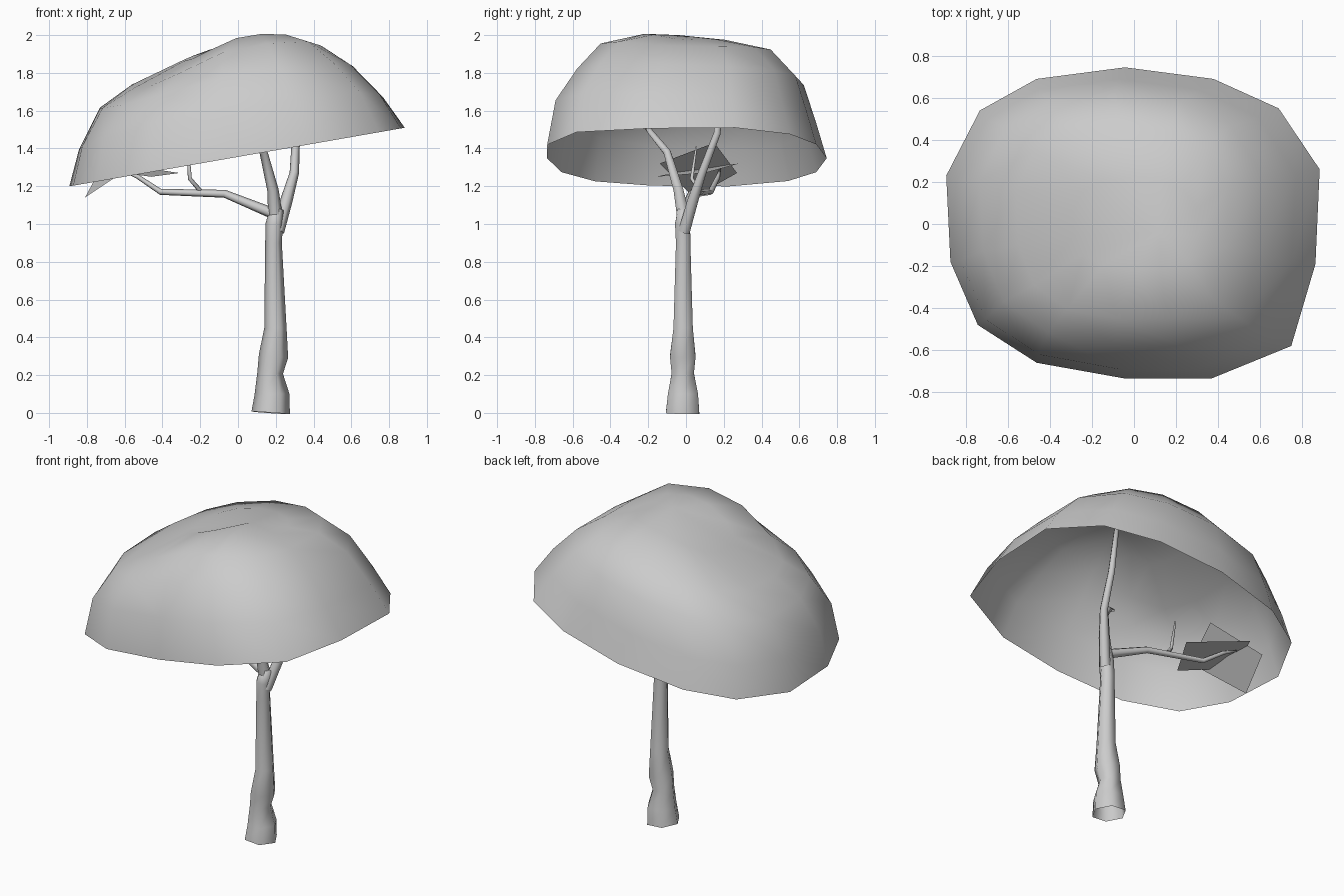
import bpy, bmesh, math
from mathutils import Vector

cube = bpy.data.objects.get("Cube")
if cube:
    bpy.data.objects.remove(cube, do_unlink=True)

GREY = (0.6, 0.6, 0.6, 1)
grey = bpy.data.materials.new("plain grey")
grey.use_nodes = True
grey.diffuse_color = GREY
grey.node_tree.nodes["Principled BSDF"].inputs["Base Color"].default_value = GREY


def finish(name, bm, smooth=True):
    mesh = bpy.data.meshes.new(name)
    bmesh.ops.recalc_face_normals(bm, faces=bm.faces)
    bm.to_mesh(mesh)
    bm.free()
    mesh.materials.append(grey)
    for p in mesh.polygons:
        p.use_smooth = smooth
    obj = bpy.data.objects.new(name, mesh)
    bpy.context.collection.objects.link(obj)
    return obj


def bridge(bm, a, b):
    n = len(a)
    for i in range(n):
        j = (i + 1) % n
        bm.faces.new((a[i], a[j], b[j], b[i]))


def limb(name, path, sides=6):
    """Tapered tube through (x, y, z, radius) points, open at the bottom."""
    bm = bmesh.new()
    pts = [Vector(p[:3]) for p in path]
    rings = []
    for k, p in enumerate(pts):
        way = (pts[min(k + 1, len(pts) - 1)] - pts[max(k - 1, 0)]).normalized()
        side = Vector((1, 0, 0)) if abs(way.x) < 0.8 else Vector((0, 0, 1))
        u = (side - way * side.dot(way)).normalized()
        v = way.cross(u)
        ring = []
        for i in range(sides):
            a = math.tau * i / sides
            ring.append(bm.verts.new(p + (u * math.cos(a) + v * math.sin(a)) * path[k][3]))
        if rings:
            bridge(bm, rings[-1], ring)
        rings.append(ring)
    bm.faces.new(rings[-1])
    return finish(name, bm)


# Trunk with a swollen, slightly crooked foot
limb("trunk", [
    (0.173, -0.018, 0, 0.102), (0.180, -0.016, 0.10, 0.092),
    (0.170, -0.017, 0.21, 0.068), (0.188, -0.017, 0.30, 0.078),
    (0.198, -0.015, 0.45, 0.059), (0.188, -0.015, 0.90, 0.044),
    (0.192, -0.018, 1.00, 0.046), (0.205, -0.012, 1.08, 0.036)])

# Main branches and twig
limb("back_branch", [
    (0.21, -0.01, 0.96, 0.035), (0.255, 0.035, 1.12, 0.033),
    (0.298, 0.085, 1.27, 0.025), (0.308, 0.165, 1.48, 0.021),
    (0.29, 0.19, 1.76, 0.015)])
limb("front_branch", [
    (0.20, -0.01, 1.02, 0.040), (0.185, -0.04, 1.18, 0.030),
    (0.135, -0.10, 1.38, 0.022), (0.03, -0.19, 1.49, 0.017),
    (-0.02, -0.21, 1.51, 0.010)])
limb("side_branch", [
    (0.20, -0.01, 1.05, 0.030), (-0.07, 0.03, 1.16, 0.021),
    (-0.41, 0.13, 1.17, 0.016), (-0.53, 0.17, 1.25, 0.012),
    (-0.62, 0.18, 1.29, 0.006)])
limb("twig", [
    (-0.19, 0.08, 1.165, 0.013), (-0.255, 0.03, 1.24, 0.011),
    (-0.265, 0.055, 1.41, 0.005)])

# Two crossing leaf sheets at the tip of the side branch
for name, corners in {
    "flat_leaf": [(-0.31, 0.10, 1.27), (-0.64, 0.28, 1.32),
                  (-0.74, 0.02, 1.29), (-0.46, -0.16, 1.25)],
    "tilted_leaf": [(-0.45, 0.15, 1.43), (-0.74, 0.27, 1.27),
                    (-0.81, 0.04, 1.14), (-0.54, -0.14, 1.32)],
}.items():
    bm = bmesh.new()
    bm.faces.new([bm.verts.new(c) for c in corners])
    finish(name, bm, smooth=False)

# Canopy: a lopsided open dome lofted from its rim outline
RIM = [(-0.89, 0.23), (-0.73, 0.54), (-0.46, 0.69), (-0.04, 0.745), (0.38, 0.69),
       (0.69, 0.55), (0.885, 0.26), (0.865, -0.19), (0.75, -0.58), (0.37, -0.735),
       (-0.04, -0.735), (-0.46, -0.66), (-0.74, -0.48), (-0.87, -0.18)]
# x range, y range, heights at -x, +x, -y, +y, depth of the dent
LEVELS = [
    (-0.89, 0.885, -0.74, 0.74, 1.20, 1.51, 1.355, 1.355, 0),
    (-0.84, 0.77, -0.695, 0.685, 1.40, 1.68, 1.60, 1.54, 0),
    (-0.73, 0.61, -0.58, 0.62, 1.62, 1.84, 1.78, 1.74, 0.03),
    (-0.56, 0.45, -0.455, 0.48, 1.74, 1.94, 1.92, 1.89, 0.06),
    (-0.29, 0.30, -0.22, 0.22, 1.87, 1.975, 1.99, 1.96, 0.03)]
bm = bmesh.new()
previous = None
for x0, x1, y0, y1, left, right, front, back, dent in LEVELS:
    ring = []
    for rx, ry in RIM:
        u, v = rx / 0.887, ry / 0.74
        z = (left + right + front + back) / 4
        z += u * (right - left) / 2 + v * (back - front) / 2
        z += (u * u - v * v) * (left + right - front - back) / 4
        z -= dent * max(0, -u) * max(0, -v) * 2
        ring.append(bm.verts.new(((x0 + x1 + u * (x1 - x0)) / 2,
                                  (y0 + y1 + v * (y1 - y0)) / 2, z)))
    if previous:
        bridge(bm, previous, ring)
    previous = ring
peak = bm.verts.new((0.12, -0.04, 2.0))
for i, vert in enumerate(previous):
    bm.faces.new((vert, previous[(i + 1) % len(previous)], peak))
finish("canopy", bm)
